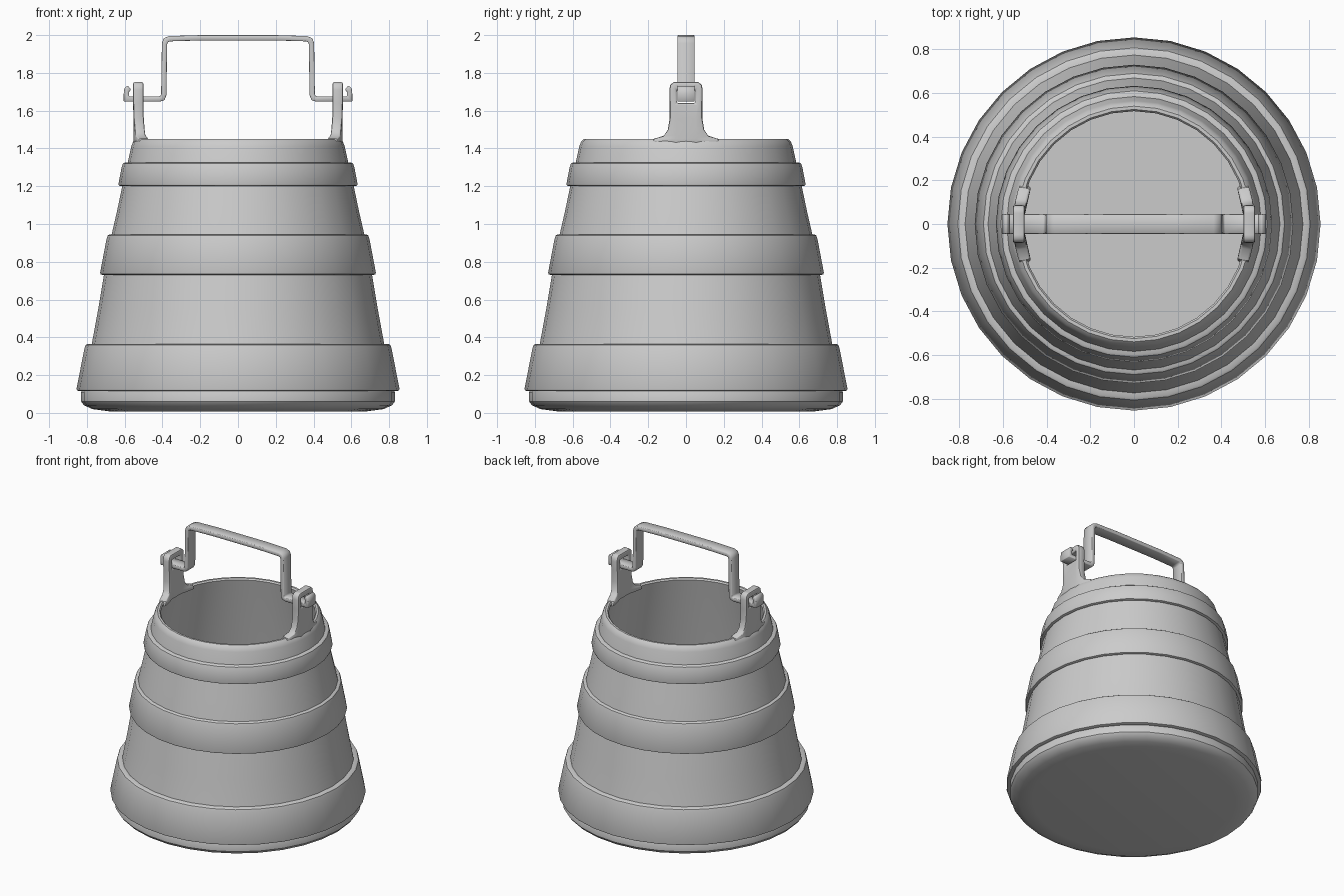
import bpy, bmesh, math
from mathutils import Vector

if "Cube" in bpy.data.objects:
    bpy.data.objects.remove(bpy.data.objects["Cube"])

SIDES = 32


def finish(name, bm, mods=(), angle=35):
    """Turn a bmesh into a named object, bake its modifiers, shade it."""
    bmesh.ops.remove_doubles(bm, verts=bm.verts, dist=1e-5)
    bmesh.ops.recalc_face_normals(bm, faces=bm.faces)
    me = bpy.data.meshes.new(name)
    bm.to_mesh(me)
    bm.free()
    ob = bpy.data.objects.new(name, me)
    bpy.context.collection.objects.link(ob)
    for kind, settings in mods:
        m = ob.modifiers.new(kind.title(), kind)
        for key, value in settings.items():
            setattr(m, key, value)
    bpy.ops.object.select_all(action='DESELECT')
    ob.select_set(True)
    bpy.context.view_layer.objects.active = ob
    if mods:
        bpy.ops.object.convert(target='MESH')
    bpy.ops.object.shade_smooth_by_angle(angle=math.radians(angle))
    return ob


def lathe(name, profile, closed=False):
    """Revolve (radius, z) points around the z axis."""
    bm = bmesh.new()
    rings = []
    for i in range(SIDES):
        a = 2 * math.pi * i / SIDES
        rings.append([bm.verts.new((r * math.cos(a), r * math.sin(a), z))
                      for r, z in profile])
    n = len(profile)
    for i in range(SIDES):
        p, q = rings[i], rings[(i + 1) % SIDES]
        for j in range(n if closed else n - 1):
            k = (j + 1) % n
            bm.faces.new((p[j], q[j], q[k], p[k]))
    return finish(name, bm)


# Hollow tapered body: underside, outer wall, rim, inner wall, floor
lathe("bucket_body", [
    (0, 0.008), (0.68, 0.008), (0.77, 0.02), (0.815, 0.04), (0.83, 0.06),
    (0.83, 0.11), (0.82, 0.13), (0.775, 0.36), (0.74, 0.55), (0.71, 0.73),
    (0.67, 0.94), (0.64, 1.07), (0.613, 1.20), (0.585, 1.32), (0.565, 1.41),
    (0.556, 1.435), (0.54, 1.45), (0.525, 1.45), (0.517, 1.44),
    (0.525, 1.40), (0.62, 0.94), (0.72, 0.36), (0.75, 0.14), (0.72, 0.11),
    (0, 0.11)])

# Hoops around the wall: bottom z, bottom radius, top z, top radius
for name, z0, r0, z1, r1 in (("lower_hoop", 0.115, 0.855, 0.365, 0.81),
                             ("middle_hoop", 0.73, 0.73, 0.945, 0.693),
                             ("upper_hoop", 1.20, 0.633, 1.325, 0.613)):
    b = 0.012
    lathe(name, [(r0 - 0.05, z0), (r0 - b, z0), (r0 - 0.003, z0 + 0.004),
                 (r0, z0 + b), (r1 + 0.003, z1 - 2 * b), (r1 - 0.003, z1 - 0.006),
                 (r1 - b, z1), (r1 - 0.05, z1)], closed=True)

# Upright ears with a slot for the handle, flared where they meet the rim
R, SLOT = 0.528, 0.05
rows = [(1.42, 0.18), (1.452, 0.165), (1.468, 0.115), (1.50, 0.094),
        (1.56, 0.085), (1.64, 0.086), (1.71, 0.088), (1.735, 0.084), (1.752, 0.065)]
bm = bmesh.new()
grid = []
for z, w in rows:
    bend = min(1, max(0, (1.60 - z) / 0.1))
    grid.append([bm.verts.new((R - bend * (R - math.sqrt(R * R - y * y)), y, z))
                 for y in (-w, -SLOT, SLOT, w)])
for j in range(len(rows) - 1):
    for i in range(3):
        if not (i == 1 and rows[j][0] == 1.64):
            bm.faces.new((grid[j][i], grid[j][i + 1],
                          grid[j + 1][i + 1], grid[j + 1][i]))
finish("handle_ears", bm, [
    ('SOLIDIFY', dict(thickness=0.054, offset=0)),
    ('BEVEL', dict(width=0.01, segments=2, limit_method='ANGLE',
                   angle_limit=math.radians(50))),
    ('MIRROR', dict(use_axis=(True, False, False)))], 40)

# Flat strap handle with stepped arms and hooked ends
half = [(0.575, 1.722), (0.588, 1.712), (0.591, 1.69), (0.591, 1.662), (0.415, 1.662),
        (0.40, 1.667), (0.393, 1.685), (0.389, 1.955), (0.382, 1.973), (0.362, 1.981),
        (0.19, 1.986)]
path = [Vector(p) for p in half + [(-x, z) for x, z in reversed(half)]]
T, W = 0.028, 0.045
bm = bmesh.new()
loops = []
for i, p in enumerate(path):
    d0 = (p - path[max(i - 1, 0)]).normalized()
    d1 = (path[min(i + 1, len(path) - 1)] - p).normalized()
    t = (d0 + d1).normalized()
    nrm = Vector((-t.y, t.x))
    ref = d1 if d1.length else d0
    off = nrm * (T / 2 / max(0.5, t.dot(ref)))
    loops.append([bm.verts.new((p.x + s * off.x, y, p.y + s * off.y))
                  for s, y in ((1, -W), (1, W), (-1, W), (-1, -W))])
for a, b in zip(loops, loops[1:]):
    for k in range(4):
        bm.faces.new((a[k], a[(k + 1) % 4], b[(k + 1) % 4], b[k]))
bm.faces.new(loops[0])
bm.faces.new(loops[-1])
finish("handle", bm, [
    ('BEVEL', dict(width=0.003, segments=1, limit_method='ANGLE',
                   angle_limit=math.radians(60)))], 50)
